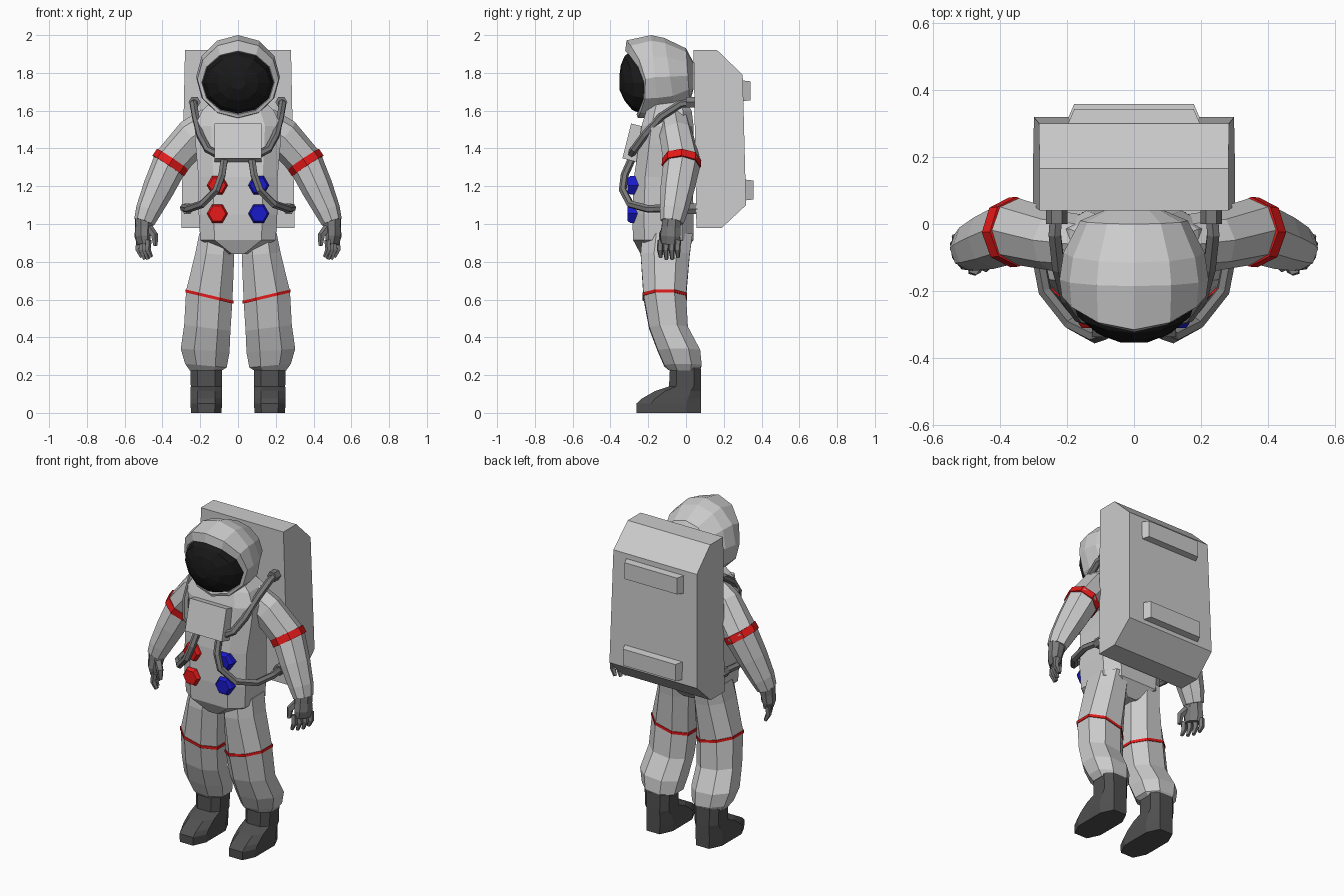
import bpy, bmesh, math
from mathutils import Vector, Matrix

if "Cube" in bpy.data.objects:
    bpy.data.objects.remove(bpy.data.objects["Cube"])


def material(name, rgb):
    m = bpy.data.materials.new(name)
    m.diffuse_color = (*rgb, 1)
    m.use_nodes = True
    m.node_tree.nodes["Principled BSDF"].inputs["Base Color"].default_value = m.diffuse_color
    return m


RED = material("red", (0.8, 0.01, 0.01))
BLUE = material("blue", (0.01, 0.01, 0.6))
BLACK = material("visor_black", (0.01, 0.01, 0.01))
DARK = material("boot_grey", (0.08, 0.08, 0.08))
MID = material("rubber_grey", (0.2, 0.2, 0.2))


def loft(name, rings, mat=None, mirror=False):
    """Skin a list of equal-length point rings and cap both ends."""
    bm = bmesh.new()
    rows = [[bm.verts.new(p) for p in r] for r in rings]
    n = len(rows[0])
    for a, b in zip(rows, rows[1:]):
        for i in range(n):
            j = (i + 1) % n
            bm.faces.new((a[i], a[j], b[j], b[i]))
    bm.faces.new(rows[0])
    bm.faces.new(rows[-1])
    bmesh.ops.recalc_face_normals(bm, faces=bm.faces)
    me = bpy.data.meshes.new(name)
    bm.to_mesh(me)
    bm.free()
    ob = bpy.data.objects.new(name, me)
    bpy.context.collection.objects.link(ob)
    if mat:
        me.materials.append(mat)
    if mirror:
        ob.modifiers.new("Mirror", 'MIRROR').use_mirror_merge = False
    return ob


def octo(z, cx, rx, yf, yb, k=0.5, tilt=0):
    """Horizontal rectangle with cut corners; tilt lifts the outer side."""
    cy, ry = (yf + yb) / 2, (yb - yf) / 2
    pts = [(1, -k), (1, k), (k, 1), (-k, 1), (-1, k), (-1, -k), (-k, -1), (k, -1)]
    return [(cx + rx * u, cy + ry * v, z + tilt * u) for u, v in pts]


def tube(name, path, radii, n=6, mat=None, ref=(0, 1, 0), mirror=True):
    """Sweep an elliptical polygon along a path; radii is one pair or a list."""
    path = [Vector(p) for p in path]
    if isinstance(radii, tuple):
        radii = [radii] * len(path)
    v, rings = Vector(ref), []
    for i, p in enumerate(path):
        t = (path[min(i + 1, len(path) - 1)] - path[max(i - 1, 0)]).normalized()
        v = (v - t * v.dot(t)).normalized()
        u = v.cross(t)
        a, b = radii[i]
        ang = [2 * math.pi * k / n for k in range(n)]
        rings.append([p + u * a * math.cos(q) + v * b * math.sin(q) for q in ang])
    return loft(name, rings, mat, mirror)


def face_ring(y, cz, rx, rz, tilt=0, bow=0, n=12):
    """Upright ellipse facing forward, leaning by tilt and bowed at the sides."""
    out = []
    for i in range(n):
        c, s = math.cos(2 * math.pi * i / n), math.sin(2 * math.pi * i / n)
        out.append((rx * c, y + tilt * s + bow * s * s, cz + rz * s))
    return out


def box(name, half_front, half_back, y0, y1, mat=None):
    """Tapered block between two upright rectangles, around its own centre."""
    sq = [(-1, -1), (1, -1), (1, 1), (-1, 1)]
    return loft(name, [[(u * h[0], y, w * h[1]) for u, w in sq]
                       for h, y in ((half_front, y0), (half_back, y1))], mat)


# Helmet shell with rolled rim and recess
loft("helmet", [face_ring(*r) for r in (
    (.04, 1.785, .09, .07), (.01, 1.785, .16, .145, -.01),
    (-.085, 1.78, .21, .205, -.03), (-.165, 1.778, .222, .222, -.02),
    (-.215, 1.767, .215, .205, -.03, -.07), (-.222, 1.748, .192, .168, -.03, -.07),
    (-.17, 1.748, .18, .155, -.03, -.07))])
# Bulging visor
loft("visor", [face_ring(*r) for r in (
    (-.20, 1.747, .19, .165, -.03, -.065), (-.275, 1.747, .168, .143, -.02, -.03),
    (-.325, 1.747, .11, .095, -.01, -.01), (-.353, 1.747, .04, .035))], BLACK)

# Torso from crotch to collar
loft("torso", [octo(z, 0, rx, yf, yb, .62) for z, rx, yf, yb in (
    (.84, .05, -.24, -.02), (.915, .2, -.28, .04), (1.05, .208, -.285, .04),
    (1.25, .21, -.275, .035), (1.42, .225, -.25, .04), (1.52, .23, -.235, .04),
    (1.6, .19, -.21, .03), (1.65, .14, -.19, .0))])

# Legs, knee bands and boots
loft("leg", [octo(z, (a + b) / 2, (b - a) / 2, yf, yb, .45, t) for z, a, b, yf, yb, t in (
    (.95, .02, .205, -.23, .035, 0), (.84, .02, .225, -.24, .02, .01),
    (.615, .03, .275, -.225, 0, .03), (.45, .04, .285, -.195, .01, .015),
    (.33, .045, .303, -.15, .075, .01), (.25, .06, .28, -.115, .083, .01),
    (.225, .085, .255, -.09, .07, 0))], None, True)
loft("leg_band", [octo(z, .152, .127, -.23, .005, .45, .03) for z in (.608, .624)], RED, True)
loft("boot", [octo(z, .168, rx, yf, yb, .55) for z, rx, yf, yb in (
    (0, .08, -.262, .08), (.05, .084, -.262, .08), (.075, .084, -.235, .08),
    (.115, .083, -.165, .08), (.14, .082, -.09, .08), (.24, .084, -.085, .078))], DARK, True)

# Arms with red bands
tube("arm", [(.14, -.06, 1.52), (.235, -.05, 1.465), (.358, -.02, 1.325),
             (.42, -.045, 1.19), (.475, -.065, 1.07), (.497, -.075, 1.01)],
     [(.1, .085), (.1, .09), (.095, .1), (.084, .09), (.068, .075), (.055, .062)], 8)
tube("arm_band", [(.346, -.023, 1.343), (.370, -.025, 1.307)], (.1, .104), 8, RED)

# Gloves: palm, four fingers and thumb
tube("palm", [(.497, -.075, 1.025), (.5, -.08, .98), (.505, -.085, .935), (.5, -.087, .895)],
     [(.05, .055), (.045, .055), (.04, .06), (.03, .052)], 8, MID, (-.4, -.9, 0))
for i in range(4):
    f = i / 3
    x, y = .525 - .05 * f, -.042 - .092 * f
    tip = .83 - .018 * math.sin(math.pi * (f * .8 + .1))
    tube("finger", [(x, y, .915), (x + .004, y - .004, .865), (x - .015, y, tip)],
         [(.018, .018), (.017, .017), (.011, .011)], 5, MID)
tube("thumb", [(.475, -.1, .98), (.442, -.125, .94), (.437, -.128, .885)],
     [(.025, .025), (.02, .02), (.012, .012)], 5, MID)

# Backpack from its side profile, slightly wider at the bottom
profile = [(.04, 1.92), (.165, 1.92), (.3, 1.79), (.318, 1.10), (.19, .98), (.055, .98)]
loft("backpack", [[(s * (.321 - .021 * z), y, z) for y, z in profile] for s in (-1, 1)])
for name, y, z in (("upper_pack_bar", .29, 1.705), ("lower_pack_bar", .306, 1.18)):
    box(name, (.2, .056), (.178, .05), 0, .052).location = (0, y, z)

# Chest control box, leaning forward at the bottom
chest = box("chest_box", (.125, .095), (.125, .095), -.04, .04)
chest.matrix_world = Matrix.Translation((0, -.275, 1.43)) @ Matrix.Rotation(math.radians(-14), 4, 'X')

# Hexagonal chest valves: red on one side, blue on the other
for s, mat, name in ((-1, RED, "red_valve"), (1, BLUE, "blue_valve")):
    for z in (1.205, 1.055):
        x = .11 * s
        tube(name, [(x, -.25, z), (x, -.295, z), (x, -.31, z)],
             [(.056, .056), (.056, .056), (.045, .045)], 6, mat, (0, 0, 1), False)

# Air hoses and their connectors on the pack
tube("upper_hose", [(.23, .05, 1.645), (.236, -.03, 1.635), (.225, -.13, 1.57), (.2, -.22, 1.47),
                    (.16, -.275, 1.395), (.11, -.29, 1.37)], (.021, .021), 6, MID, (1, 0, 0))
tube("lower_hose", [(.07, -.28, 1.36), (.085, -.325, 1.26), (.115, -.335, 1.18), (.19, -.295, 1.105),
                    (.265, -.2, 1.08), (.288, -.08, 1.085), (.265, .07, 1.08)],
     (.021, .021), 6, MID, (1, 0, 0))
for name, x, z in (("upper_connector", .23, 1.645), ("lower_connector", .268, 1.08)):
    tube(name, [(x, .0, z), (x, .06, z)], (.032, .032), 6, MID, (0, 0, 1))
